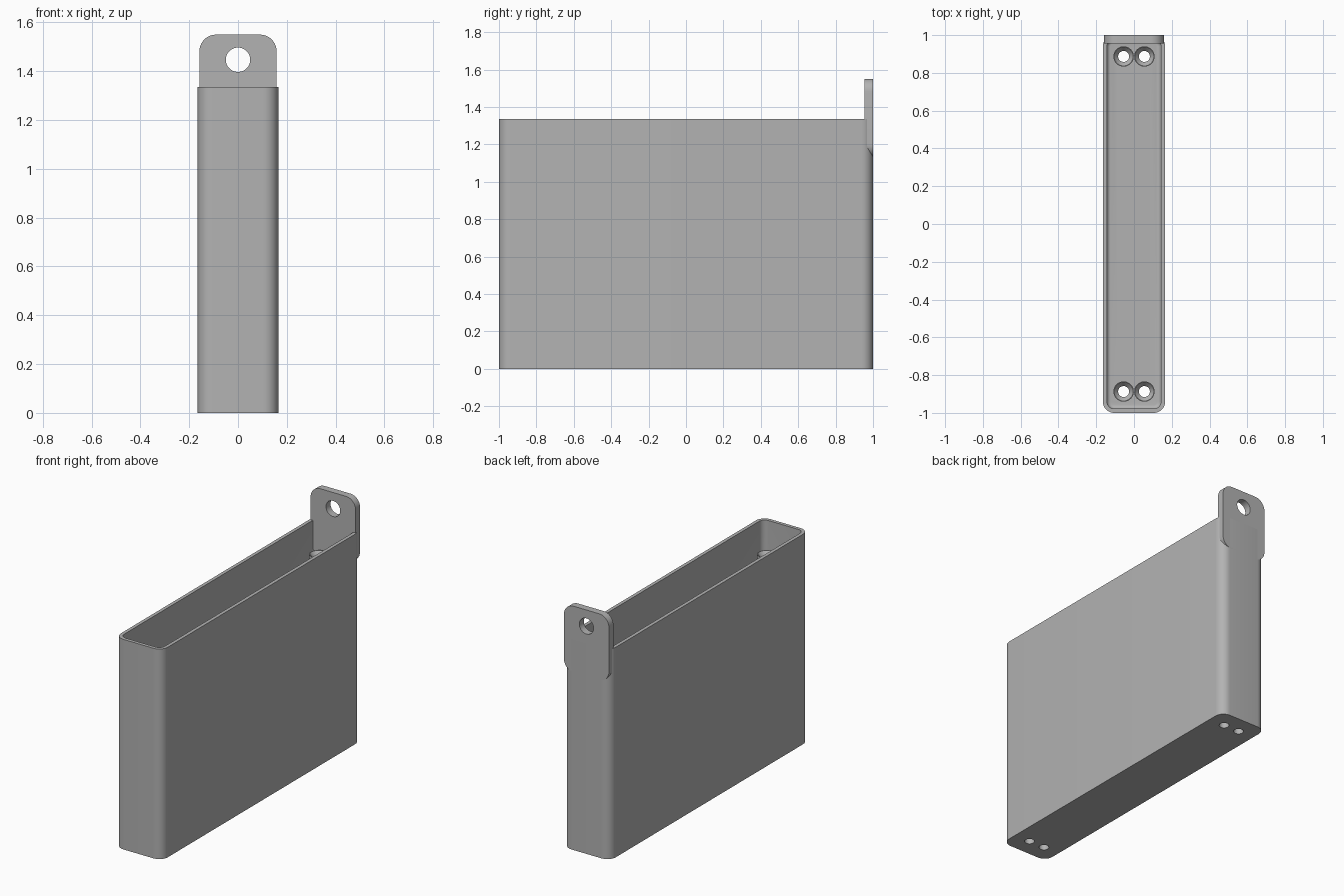
import bpy
import bmesh
from math import sin, cos, pi, radians
from mathutils import Matrix, Vector

cube = bpy.data.objects.get("Cube")
if cube:
    bpy.data.objects.remove(cube, do_unlink=True)

grey = bpy.data.materials.new("plain grey")
grey.use_nodes = True
grey.diffuse_color = (0.45, 0.45, 0.45, 1)
grey.node_tree.nodes["Principled BSDF"].inputs["Base Color"].default_value = grey.diffuse_color

HALF_X, HALF_Y, HEIGHT = 0.165, 1.0, 1.335
CORNER, WALL, FLOOR, FILLET = 0.06, 0.022, 0.02, 0.02
HOLE, POST, POST_TOP = 0.029, 0.054, 1.17
POST_X, POST_Y = 0.055, 0.887


def rounded_rect(hx, hy, r, steps=10):
    """Counter-clockwise outline of a rounded rectangle."""
    points = []
    for i, (sx, sy) in enumerate([(1, 1), (-1, 1), (-1, -1), (1, -1)]):
        for k in range(steps + 1):
            a = pi / 2 * (i + k / steps)
            points.append((sx * (hx - r) + r * cos(a), sy * (hy - r) + r * sin(a)))
    return points


def make_object(name, bm):
    bmesh.ops.recalc_face_normals(bm, faces=bm.faces)
    mesh = bpy.data.meshes.new(name)
    bm.to_mesh(mesh)
    bm.free()
    mesh.materials.append(grey)
    obj = bpy.data.objects.new(name, mesh)
    bpy.context.collection.objects.link(obj)
    return obj


def loft(name, rings, closed=False):
    """Skin a list of equal point rings; cap the ends or join them in a loop."""
    bm = bmesh.new()
    loops = [[bm.verts.new(p) for p in ring] for ring in rings]
    pairs = list(zip(loops, loops[1:]))
    if closed:
        pairs.append((loops[-1], loops[0]))
    else:
        bm.faces.new(loops[0])
        bm.faces.new(loops[-1])
    for a, b in pairs:
        for i in range(len(a)):
            j = (i + 1) % len(a)
            bm.faces.new((a[i], a[j], b[j], b[i]))
    return make_object(name, bm)


def circle(r, z, n=40):
    return [(r * cos(2 * pi * i / n), r * sin(2 * pi * i / n), z) for i in range(n)]


def drill(target, positions, radius, depth, turn=Matrix()):
    """Cut round holes through the target."""
    bm = bmesh.new()
    for p in positions:
        bmesh.ops.create_cone(bm, cap_ends=True, segments=40, radius1=radius, radius2=radius,
                              depth=depth, matrix=Matrix.Translation(Vector(p)) @ turn)
    cutter = make_object("hole_cutter", bm)
    cutter.hide_render = True
    mod = target.modifiers.new("holes", "BOOLEAN")
    mod.operation, mod.solver, mod.object = "DIFFERENCE", "EXACT", cutter
    bpy.context.view_layer.objects.active = target
    bpy.ops.object.modifier_apply(modifier=mod.name)
    bpy.data.objects.remove(cutter, do_unlink=True)


def smooth(obj):
    bpy.ops.object.select_all(action="DESELECT")
    obj.select_set(True)
    bpy.context.view_layer.objects.active = obj
    bpy.ops.object.shade_smooth_by_angle(angle=radians(30))


# Open box: outer skin, rim, inner skin and filleted floor
def box_ring(inset, z):
    outline = rounded_rect(HALF_X - inset, HALF_Y - inset, CORNER - inset)
    return [(x, y, z) for x, y in outline]


rings = [box_ring(0, 0), box_ring(0, HEIGHT), box_ring(WALL, HEIGHT)]
for k in range(6):
    a = pi / 2 * k / 5
    rings.append(box_ring(WALL + FILLET * (1 - cos(a)), FLOOR + FILLET * (1 - sin(a))))
box = loft("open_box", rings)
spots = [(sx * POST_X, sy * POST_Y, 0) for sx in (-1, 1) for sy in (-1, 1)]
drill(box, spots, HOLE, 0.2)
smooth(box)

# Screw posts with countersunk tops
post_rings = [circle(POST, FLOOR), circle(POST, POST_TOP), circle(POST - 0.004, POST_TOP),
              circle(HOLE, POST_TOP - 0.025), circle(HOLE, FLOOR)]
for i, spot in enumerate(spots):
    post = loft(f"screw_post_{i + 1}", post_rings, closed=True)
    post.location = spot
    smooth(post)

# Hanging tab on the back wall
TAB_Z, TAB_HALF = 1.34, 0.21
outline = rounded_rect(0.158, TAB_HALF, 0.068)
tab = loft("hanging_tab", [[(x, y, TAB_Z + z) for x, z in outline] for y in (0.955, 1.0)])
drill(tab, [(0, 0.98, 1.447)], 0.05, 0.2, Matrix.Rotation(pi / 2, 4, "X"))
smooth(tab)
